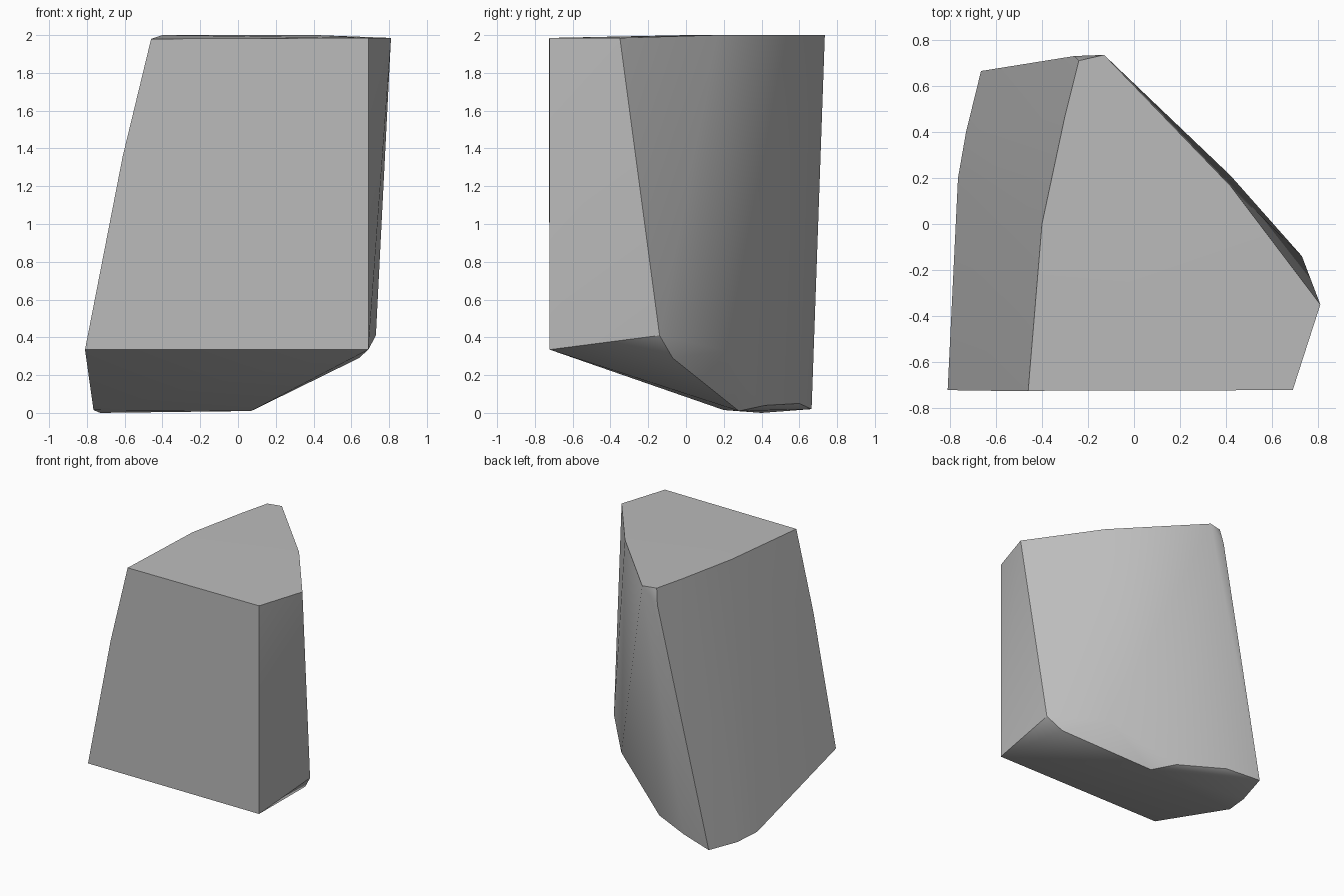
import bpy
import bmesh
import math

cube = bpy.data.objects.get("Cube")
if cube:
    bpy.data.objects.remove(cube, do_unlink=True)

# Stone colour
stone = bpy.data.materials.new("stone grey")
stone.use_nodes = True
grey = (0.5, 0.5, 0.5, 1)
stone.diffuse_color = grey
stone.node_tree.nodes["Principled BSDF"].inputs["Base Color"].default_value = grey

# Corners of the flat front, listed clockwise
front = [(-0.46, -0.725, 1.98), (0.69, -0.722, 1.985),
         (0.69, -0.722, 0.335), (-0.81, -0.722, 0.335), (-0.61, -0.725, 1.36)]

# Rim of the top, from the right corner round to the left edge
top = [(0.81, -0.35, 1.985), (0.42, 0.165, 2), (-0.13, 0.735, 2),
       (-0.24, 0.71, 2), (-0.3, 0.47, 2), (-0.4, 0, 2)]

# Chipped back edge and worn lower rim
back = [(-0.26, 0.73, 1.88), (0.73, -0.14, 0.41), (0.64, -0.07, 0.29),
        (0.42, 0.21, 0.33)]
base = [(0.07, 0.28, 0.01), (-0.06, 0.42, 0.04), (-0.4, 0.6, 0.05),
        (-0.665, 0.665, 0.02), (-0.73, 0.4, 0), (-0.765, 0.2, 0.015)]

# Wrap the corners in one convex block
bm = bmesh.new()
for corner in front + top + back + base:
    bm.verts.new(corner)
result = bmesh.ops.convex_hull(bm, input=bm.verts)
loose = [v for v in bm.verts if not v.link_faces]
bmesh.ops.delete(bm, geom=loose, context="VERTS")
bmesh.ops.dissolve_limit(bm, angle_limit=math.radians(1),
                         verts=bm.verts, edges=bm.edges)
bmesh.ops.recalc_face_normals(bm, faces=bm.faces)

mesh = bpy.data.meshes.new("stone_block")
bm.to_mesh(mesh)
bm.free()
mesh.materials.append(stone)
block = bpy.data.objects.new("stone_block", mesh)
bpy.context.collection.objects.link(block)

# Soft shallow facets, crisp main edges
bpy.ops.object.select_all(action="DESELECT")
block.select_set(True)
bpy.context.view_layer.objects.active = block
bpy.ops.object.shade_smooth_by_angle(angle=math.radians(30))
